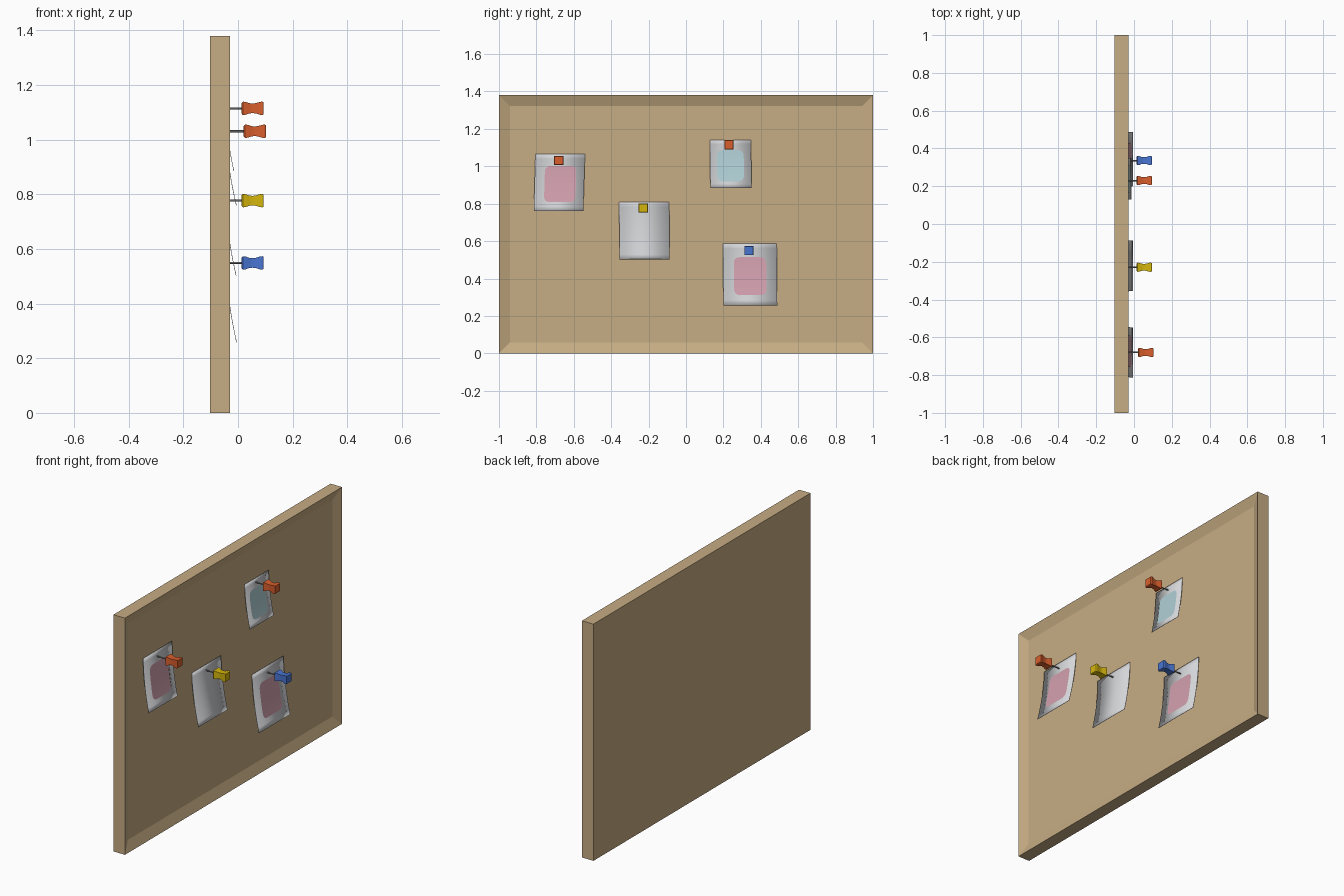
import bpy, bmesh, math
from mathutils import Vector, Matrix

if "Cube" in bpy.data.objects:
    bpy.data.objects.remove(bpy.data.objects["Cube"], do_unlink=True)


def material(name, *rgb):
    lin = [((c / 255 + 0.055) / 1.055) ** 2.4 if c > 10 else c / 3294 for c in rgb]
    mat = bpy.data.materials.new(name)
    mat.diffuse_color = (*lin, 1)
    mat.use_nodes = True
    bsdf = mat.node_tree.nodes["Principled BSDF"]
    bsdf.inputs["Base Color"].default_value = (*lin, 1)
    bsdf.inputs["Roughness"].default_value = 0.8
    return mat


CORK = material("cork tan", 198, 172, 131)
PAPER = material("paper white", 212, 213, 216)
PINK = material("pink", 210, 160, 174)
AQUA = material("pale aqua", 176, 207, 213)
ORANGE = material("pin orange", 216, 94, 44)
YELLOW = material("pin yellow", 212, 181, 12)
BLUE = material("pin blue", 72, 116, 208)
METAL = material("needle grey", 130, 130, 130)


def make(name, bm, mat, smooth=None):
    bmesh.ops.recalc_face_normals(bm, faces=bm.faces)
    mesh = bpy.data.meshes.new(name)
    bm.to_mesh(mesh)
    bm.free()
    obj = bpy.data.objects.new(name, mesh)
    bpy.context.collection.objects.link(obj)
    mesh.materials.append(mat)
    if smooth:
        bpy.ops.object.select_all(action="DESELECT")
        obj.select_set(True)
        bpy.context.view_layer.objects.active = obj
        bpy.ops.object.shade_smooth_by_angle(angle=math.radians(smooth))
    return obj


def loft(rings, cap=False):
    """Skin a list of point rings; closed rings with end caps if cap is set."""
    bm = bmesh.new()
    rows = [[bm.verts.new(p) for p in ring] for ring in rings]
    n = len(rows[0])
    for a, b in zip(rows, rows[1:]):
        for i in range(n if cap else n - 1):
            j = (i + 1) % n
            bm.faces.new((a[i], a[j], b[j], b[i]))
    if cap:
        bm.faces.new(rows[0])
        bm.faces.new(rows[-1])
    return bm


# Board with a recessed panel on its +x side
bm = bmesh.new()
bmesh.ops.create_cube(bm, size=1, matrix=Matrix.Translation((-0.066, 0, 0.69))
                      @ Matrix.Diagonal((0.074, 2, 1.38, 1)))
bmesh.ops.recalc_face_normals(bm, faces=bm.faces)
panel = max(bm.faces, key=lambda f: f.calc_center_median().x)
bmesh.ops.inset_region(bm, faces=[panel], thickness=0.083)
bmesh.ops.translate(bm, verts=panel.verts, vec=(-0.022, 0, 0))
make("board", bm, CORK)


def curl(z, top, bottom, tip):
    """Distance a sheet stands out from the panel at height z."""
    t = max(0, (top - z) / (top - bottom))
    return -0.047 + (tip + 0.047) * t ** 1.75


def note(name, y0, y1, bottom, top, tip, shear, patch=None):
    def point(y, z, lift=0):
        slide = shear * (top - z) / (top - bottom)
        return (curl(z, top, bottom, tip) + lift, y + slide, z)

    # Curled sheet
    steps = 12
    rows = []
    for i in range(steps + 1):
        z = top + (bottom - top) * i / steps
        rows.append([point(y0, z), point(y1, z)])
    sheet = make(name + "_note", loft(rows), PAPER, 40)
    thick = sheet.modifiers.new("thickness", "SOLIDIFY")
    thick.thickness = 0.002
    thick.offset = 0

    # Rounded colour patch lying on the sheet
    if patch:
        mat, a, b, low, high = patch
        r, rows = 0.028, []
        mid, half = (a + b) / 2, (b - a) / 2
        heights = [r * (1 - math.cos(k * math.pi / 8)) for k in range(5)]
        body = [r + (high - low - 2 * r) * k / 8 for k in range(1, 8)]
        for h in heights + body + [high - low - h for h in reversed(heights)]:
            d = max(0, r - min(h, high - low - h))
            w = half - r + math.sqrt(max(0, r * r - d * d))
            rows.append([point(mid + s * w, low + h, 0.0025) for s in (-1, 1)])
        make(name + "_patch", loft(rows), mat, 40)


note("upper_left", 0.128, 0.348, 0.885, 1.14, -0.015, 0.002,
     (AQUA, 0.165, 0.308, 0.92, 1.086))
note("upper_right", -0.805, -0.54, 0.76, 1.066, -0.006, -0.009,
     (PINK, -0.752, -0.584, 0.808, 1.002))
note("middle", -0.358, -0.09, 0.503, 0.81, -0.007, 0.003)
note("lower_left", 0.197, 0.485, 0.257, 0.588, -0.005, 0.003,
     (PINK, 0.255, 0.428, 0.312, 0.514))


# Push pins: square waisted head and round needle, (offset along x, half width)
HEAD = [(0.012, 0.018), (0.018, 0.0245), (0.028, 0.0235), (0.04, 0.019),
        (0.053, 0.0175), (0.066, 0.019), (0.08, 0.0235), (0.089, 0.0245), (0.094, 0.022)]


def pin(name, y, z, mat, shift=0):
    corners = ((-1, -1), (1, -1), (1, 1), (-1, 1))
    rings = [[(x + shift, y + a * w, z + b * w) for a, b in corners] for x, w in HEAD]
    make(name + "_pin_head", loft(rings, True), mat, 25)
    rings = []
    for x in (-0.052, 0.014 + shift):
        angles = [k * math.tau / 8 for k in range(8)]
        rings.append([(x, y + 0.0038 * math.cos(t), z + 0.0038 * math.sin(t)) for t in angles])
    make(name + "_pin_needle", loft(rings, True), METAL, 50)


pin("upper_left", 0.23, 1.115, ORANGE)
pin("upper_right", -0.68, 1.031, ORANGE, 0.008)
pin("middle", -0.229, 0.777, YELLOW)
pin("lower_left", 0.336, 0.549, BLUE)
